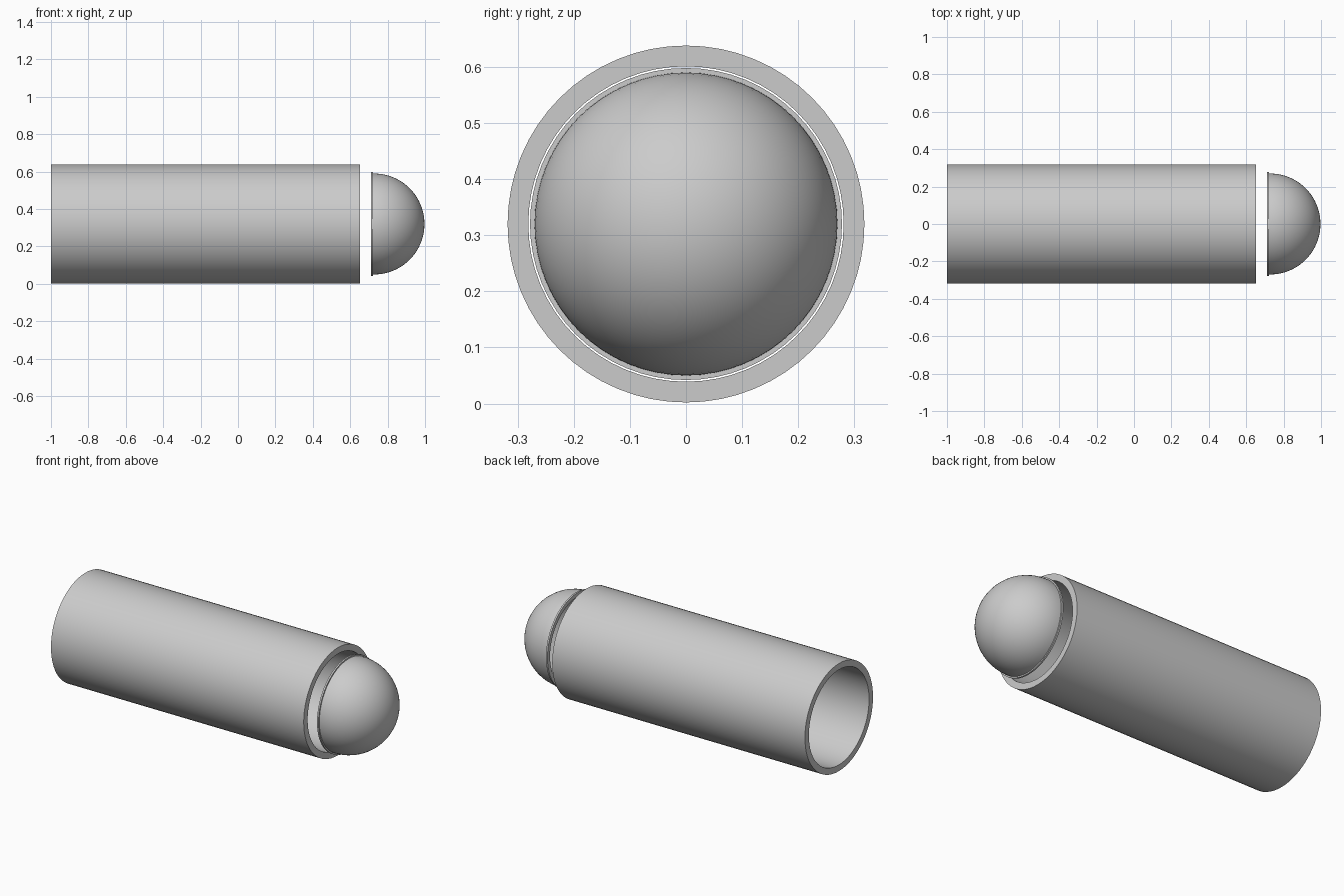
import bpy, bmesh, math
from mathutils import Matrix, Vector

if "Cube" in bpy.data.objects:
    bpy.data.objects.remove(bpy.data.objects["Cube"])

CZ = 0.32  # height of the shared axis


def lathe(name, profile, segments=64):
    """Spin a closed (x, radius) profile around the x axis."""
    bm = bmesh.new()
    verts = [bm.verts.new((x, 0, r)) for x, r in profile]
    edges = [bm.edges.new((verts[i], verts[(i + 1) % len(verts)])) for i in range(len(verts))]
    bmesh.ops.spin(bm, geom=verts + edges, cent=(0, 0, 0), axis=(1, 0, 0),
                   angle=math.tau, steps=segments, use_duplicate=False)
    bmesh.ops.remove_doubles(bm, verts=bm.verts, dist=1e-5)
    bmesh.ops.dissolve_degenerate(bm, edges=bm.edges, dist=1e-6)
    bmesh.ops.recalc_face_normals(bm, faces=bm.faces)
    bm.transform(Matrix.Translation(Vector((0, 0, CZ))))
    mesh = bpy.data.meshes.new(name)
    bm.to_mesh(mesh)
    bm.free()
    obj = bpy.data.objects.new(name, mesh)
    bpy.context.collection.objects.link(obj)
    bpy.ops.object.select_all(action='DESELECT')
    obj.select_set(True)
    bpy.context.view_layer.objects.active = obj
    bpy.ops.object.shade_smooth_by_angle(angle=math.radians(30))
    return obj


def arc(cx, r, steps=20):
    """Quarter circle from the rim to the tip on the axis."""
    return [(cx + r * math.sin(a), r * math.cos(a) if i < steps else 0.0)
            for i in range(steps + 1) for a in [math.pi / 2 * i / steps]]


# open tube body
lathe("tube_body", [(-1, 0.318), (0.652, 0.318), (0.652, 0.281), (-1, 0.281)])

# hollow dome with a thin flange at its base
outer = arc(0.727, 0.27)
inner = arc(0.727, 0.254)[::-1]
flange = [(0.711, 0.254), (0.711, 0.278), (0.721, 0.278), (0.721, 0.27)]
lathe("dome_cover", flange + outer + inner)
